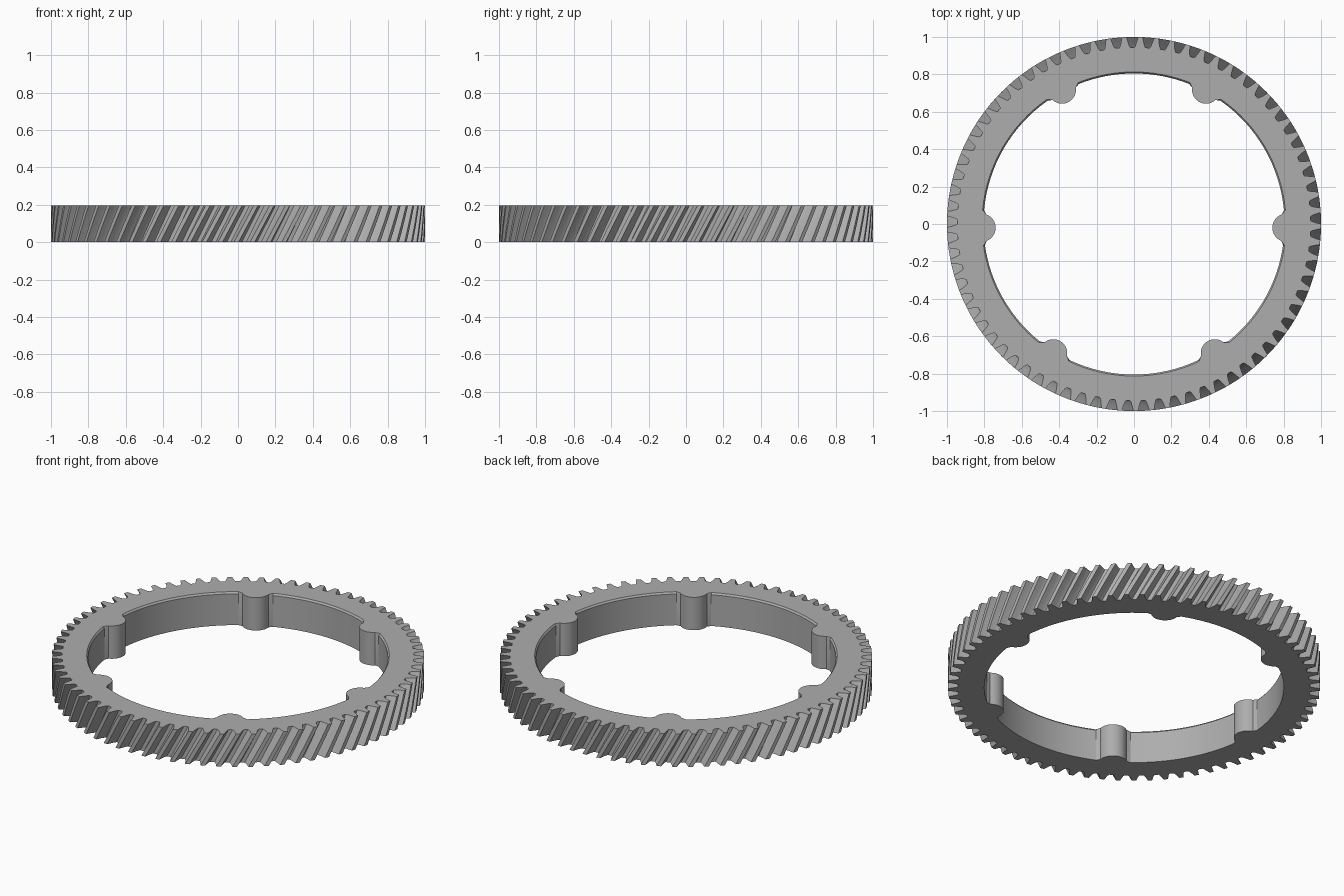
import bpy, bmesh, math

if "Cube" in bpy.data.objects:
    bpy.data.objects.remove(bpy.data.objects["Cube"])

H = 0.195            # ring height
TEETH = 73
TIP, ROOT = 1.0, 0.945
HOLE = 0.805
TWIST = 0.105        # helix rotation over the height, radians
LUGS = [-1.4, 61.8, 118.2, 181.4, 238.0, 302.0]

# one tooth: (fraction of pitch, radius), rounded slightly at tip and root
TOOTH = [(-0.36, ROOT), (-0.30, 0.953), (-0.22, 0.973), (-0.17, 0.990), (-0.14, TIP),
         (0.14, TIP), (0.17, 0.990), (0.22, 0.973), (0.30, 0.953), (0.36, ROOT)]


def outer_profile():
    pitch = 2 * math.pi / TEETH
    return [(r, math.pi / 2 + (k + f) * pitch) for k in range(TEETH) for f, r in TOOTH]


def inner_profile():
    """Hole outline with six round lugs; returns (x, y, on_plain_arc)."""
    pts = []
    c, rad, half = 0.815, 0.075, math.radians(6.7)
    for i, deg in enumerate(LUGS):
        a = math.radians(deg)
        nxt = math.radians(LUGS[(i + 1) % 6] + (360 if i == 5 else 0))
        for s in range(17):
            t = math.radians(-70 + 140 * s / 16)
            u, r = rad * math.sin(t), c - rad * math.cos(t)
            pts.append((r * math.cos(a) - u * math.sin(a), r * math.sin(a) + u * math.cos(a), False))
        for s in range(17):
            t = a + half + (nxt - a - 2 * half) * s / 16
            pts.append((HOLE * math.cos(t), HOLE * math.sin(t), True))
    return pts


def bridge(bm, loops):
    for lo, hi in zip(loops, loops[1:]):
        n = len(lo)
        for i in range(n):
            j = (i + 1) % n
            bm.faces.new((lo[i], lo[j], hi[j], hi[i]))


bm = bmesh.new()

# twisted outer teeth
prof = outer_profile()
STEPS = 6
outer = []
for s in range(STEPS + 1):
    f = s / STEPS
    outer.append([bm.verts.new((r * math.cos(a + TWIST * (f - 0.5)),
                                r * math.sin(a + TWIST * (f - 0.5)), H * f)) for r, a in prof])
bridge(bm, outer)

# hole wall with a fine chamfer on the plain arcs at the top
hole = inner_profile()
inner = []
for z, grow in ((0, 1.0), (H - 0.01, 1.0), (H, 1.01)):
    inner.append([bm.verts.new((x * (grow if arc else 1), y * (grow if arc else 1), z))
                  for x, y, arc in hole])
bridge(bm, inner)

# flat end faces
for k in (0, -1):
    edges = []
    for loop in (outer[k], inner[k]):
        for i in range(len(loop)):
            edges.append(bm.edges.get((loop[i], loop[(i + 1) % len(loop)])))
    bmesh.ops.triangle_fill(bm, edges=edges, use_beauty=True, use_dissolve=False)
bmesh.ops.recalc_face_normals(bm, faces=bm.faces)

mesh = bpy.data.meshes.new("helical_ring_gear")
bm.to_mesh(mesh)
bm.free()
gear = bpy.data.objects.new("helical_ring_gear", mesh)
bpy.context.collection.objects.link(gear)

mat = bpy.data.materials.new("plain grey")
mat.diffuse_color = (0.42, 0.42, 0.42, 1)
mat.use_nodes = True
mat.node_tree.nodes["Principled BSDF"].inputs["Base Color"].default_value = mat.diffuse_color
mesh.materials.append(mat)

bpy.context.view_layer.objects.active = gear
gear.select_set(True)
bpy.ops.object.shade_smooth_by_angle(angle=math.radians(28))
